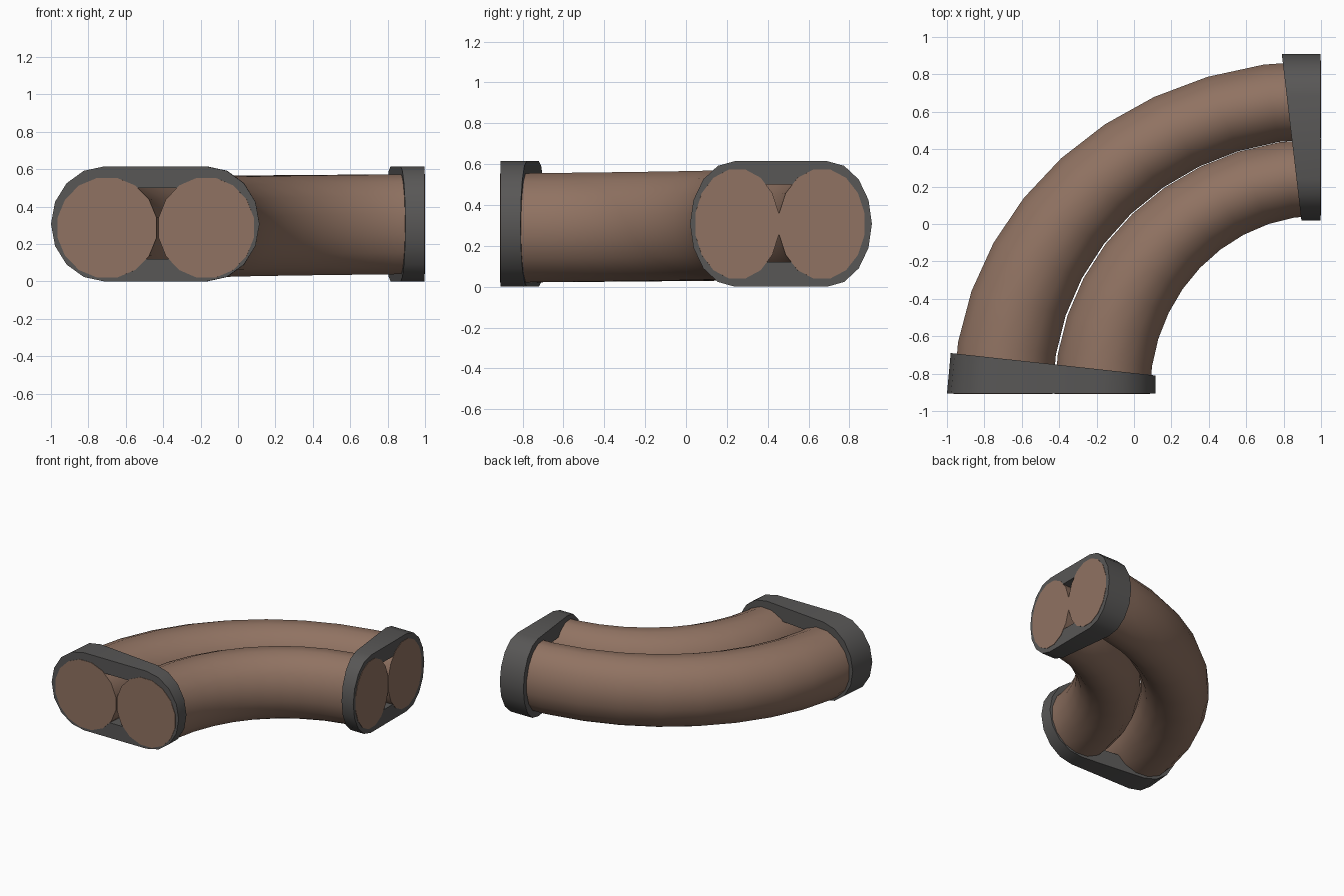
import bpy, bmesh
from math import sin, cos, pi, radians

cube = bpy.data.objects.get("Cube")
if cube:
    bpy.data.objects.remove(cube, do_unlink=True)


def make_material(name, rgb):
    mat = bpy.data.materials.new(name)
    mat.use_nodes = True
    mat.diffuse_color = (*rgb, 1)
    mat.node_tree.nodes["Principled BSDF"].inputs["Base Color"].default_value = (*rgb, 1)
    return mat


brown = make_material("warm brown", (0.28, 0.17, 0.122))
grey = make_material("dark grey", (0.098, 0.095, 0.093))


def lerp(a, b, t):
    return a + (b - a) * t


def finish(bm, name, mat):
    bmesh.ops.recalc_face_normals(bm, faces=bm.faces)
    mesh = bpy.data.meshes.new(name)
    bm.to_mesh(mesh)
    bm.free()
    mesh.materials.append(mat)
    obj = bpy.data.objects.new(name, mesh)
    bpy.context.collection.objects.link(obj)
    bpy.ops.object.select_all(action="DESELECT")
    obj.select_set(True)
    bpy.context.view_layer.objects.active = obj
    bpy.ops.object.shade_smooth_by_angle(angle=radians(40))


def bridge(bm, a, b):
    for i in range(len(a)):
        j = (i + 1) % len(a)
        bm.faces.new((a[i], a[j], b[j], b[i]))


# Bent tubes: elliptical cross-section swept along a quarter ellipse
def tube(name, bend_x, bend_y, half_start, half_end, steps=10, sides=16):
    bm = bmesh.new()
    rings = []
    for s in range(steps + 1):
        t = s / steps
        a = t * pi / 2
        ring = []
        for k in range(sides):
            b = 2 * pi * (k + 0.5) / sides
            x = 1 - (bend_x + half_start * cos(b)) * cos(a)
            y = -0.91 + (bend_y + half_end * cos(b)) * sin(a)
            z = lerp(0.287, 0.307, t) + 0.272 * sin(b)
            ring.append(bm.verts.new((x, y, z)))
        rings.append(ring)
    for lower, upper in zip(rings, rings[1:]):
        bridge(bm, lower, upper)
    bm.faces.new(rings[0])
    bm.faces.new(rings[-1])
    finish(bm, name, brown)


tube("outer_tube", 1.70, 1.575, 0.27, 0.213)
tube("inner_tube", 1.17, 1.16, 0.26, 0.208)


# Stadium outline in (u, z): straight top and bottom, rounded ends
def stadium(u0, u1, cap, z0, z1, steps=8):
    mid, half = (z0 + z1) / 2, (z1 - z0) / 2
    points = []
    for centre, start in ((u1 - cap, -pi / 2), (u0 + cap, pi / 2)):
        for k in range(steps + 1):
            a = start + pi * k / steps
            points.append((centre + cap * cos(a), mid + half * sin(a)))
    return points


# Wedge-shaped collars: depth changes along u, with a tunnel through the middle
def collar(name, place, outer, inner, depth_low, depth_high, shift):
    u0, u1 = outer[:2]
    bm = bmesh.new()

    def loop(shape, back):
        verts = []
        for u, z in stadium(*shape):
            f = (u - u0) / (u1 - u0)
            depth = lerp(depth_low, depth_high, f) if back else 0.003
            slide = shift * (1 - f) if back else 0
            verts.append(bm.verts.new(place(u + slide, depth, z)))
        return verts

    loops = [loop(outer, False), loop(outer, True), loop(inner, True), loop(inner, False)]
    for i in range(4):
        bridge(bm, loops[i], loops[(i + 1) % 4])
    finish(bm, name, grey)


collar("front_collar", lambda u, d, z: (u, -0.91 + d, z),
       (-1, 0.115, 0.285, 0, 0.615), (-0.88, 0, 0.17, 0.12, 0.5), 0.22, 0.1, 0.02)
collar("side_collar", lambda u, d, z: (1 - d, u, z),
       (0.02, 0.91, 0.22, 0, 0.615), (0.11, 0.82, 0.13, 0.12, 0.5), 0.105, 0.21, 0)
